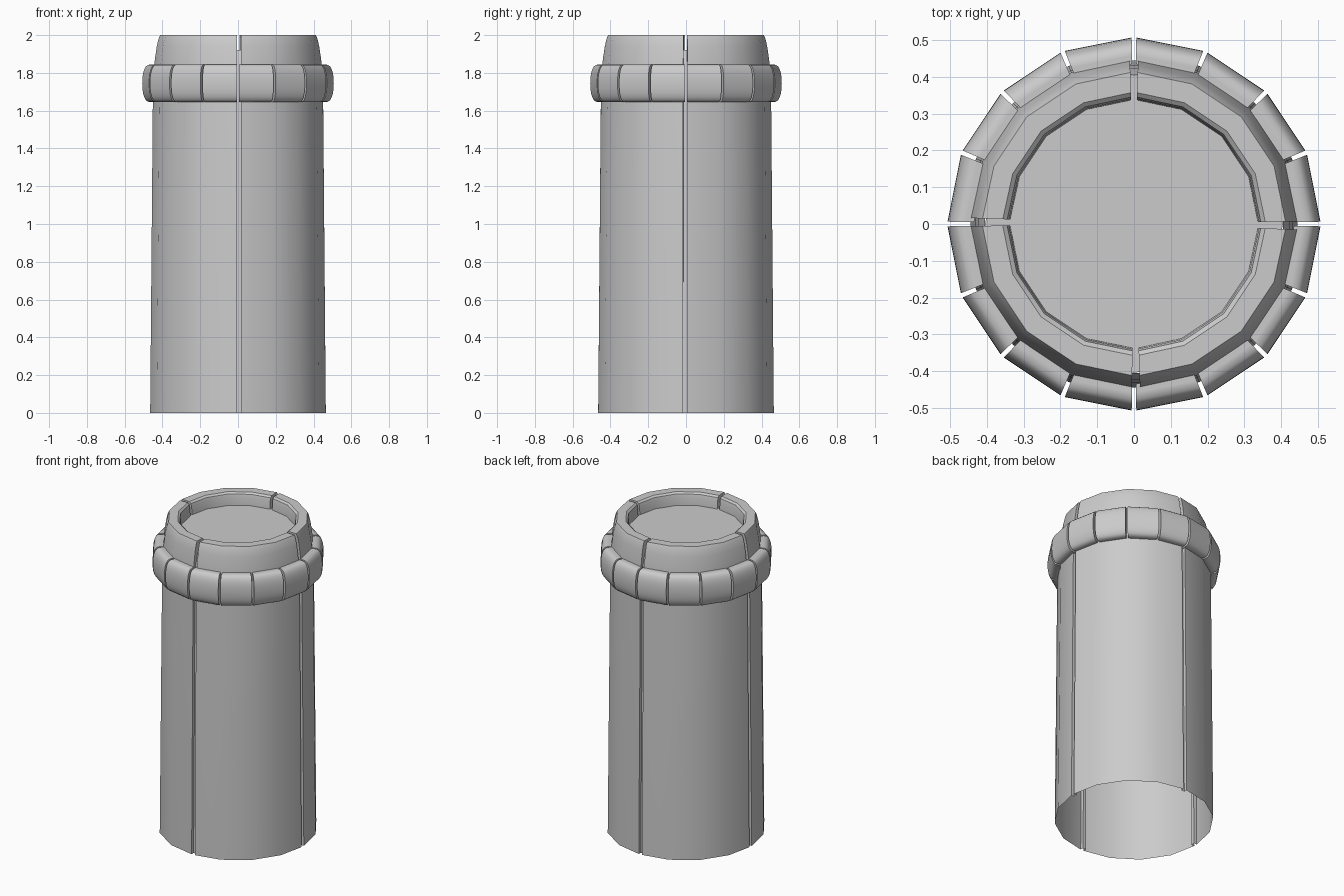
import bpy, bmesh
from math import radians, cos, sin, pi

if "Cube" in bpy.data.objects:
    bpy.data.objects.remove(bpy.data.objects["Cube"])


def sweep(bm, profile, angles, closed=False, caps=None):
    """Sweep an (r, z) profile around z through the given angles (degrees)."""
    cols = [[bm.verts.new((r * cos(radians(a)), r * sin(radians(a)), z))
             for r, z in profile] for a in angles]
    n = len(profile)
    for c, d in zip(cols, cols[1:]):
        for i in range(n if closed else n - 1):
            j = (i + 1) % n
            bm.faces.new((c[i], d[i], d[j], c[j]))
    if caps:
        bm.faces.new(cols[0])
        bm.faces.new(cols[-1][::-1])


def finish(name, bm, angle=35):
    me = bpy.data.meshes.new(name)
    bm.to_mesh(me)
    bm.free()
    ob = bpy.data.objects.new(name, me)
    bpy.context.collection.objects.link(ob)
    bpy.ops.object.select_all(action='DESELECT')
    ob.select_set(True)
    bpy.context.view_layer.objects.active = ob
    bpy.ops.object.shade_smooth_by_angle(angle=radians(angle))
    return ob


STEP = 22.5
skin = [(0.465, 0), (0.451, 1.65), (0.446, 1.82), (0.439, 1.88),
        (0.43, 1.94), (0.421, 1.98), (0.412, 2.0),
        (0.357, 2.0), (0.345, 1.99), (0.34, 1.97), (0.337, 1.92)]
floor = [(0.445, 0), (0.431, 1.65), (0.424, 1.85), (0.405, 1.92)]

# groove centres, slightly uneven around the pipe
grooves = [-0.5, 90, 179.3, 270.7, 359.5]
HALF = 1.4

# four tapered wall panels with the rolled rim on top
bm = bmesh.new()
for k in range(4):
    a, b = grooves[k] + HALF, grooves[k + 1] - HALF
    sweep(bm, skin, [a] + [k * 90 + STEP * i for i in (1, 2, 3)] + [b])
    # groove side walls reach in to the groove floor
    for ang, flip in ((a, False), (b, True)):
        c, s = cos(radians(ang)), sin(radians(ang))
        vs = [bm.verts.new((r * c, r * s, z)) for r, z in skin + floor[::-1]]
        bm.faces.new(vs[::-1] if flip else vs)
bmesh.ops.remove_doubles(bm, verts=bm.verts, dist=1e-5)
finish("wall_panels", bm)

# recessed groove strips
bm = bmesh.new()
for g in grooves[:4]:
    sweep(bm, floor, [g - HALF, g + HALF])
finish("groove_strips", bm)

# recessed lid inside the rim
bm = bmesh.new()
bmesh.ops.create_circle(bm, cap_ends=True, segments=16, radius=0.405)
bmesh.ops.translate(bm, verts=bm.verts, vec=(0, 0, 1.92))
finish("lid", bm)

# collar made of sixteen rounded blocks
collar = [(0.435, 1.645), (0.458, 1.645)]
for i in range(13):
    t = -pi / 2 + pi * i / 12
    r = abs(cos(t)) ** 0.75
    z = abs(sin(t)) ** 0.9 * (1 if t > 0 else -1)
    collar.append((0.462 + 0.045 * r, 1.745 + 0.1 * z))
collar += [(0.458, 1.845), (0.435, 1.845)]
bm = bmesh.new()
for k in range(16):
    sweep(bm, collar, [k * STEP + 0.7, (k + 1) * STEP - 0.7],
          closed=True, caps=True)
bmesh.ops.recalc_face_normals(bm, faces=bm.faces)
finish("collar_blocks", bm)
